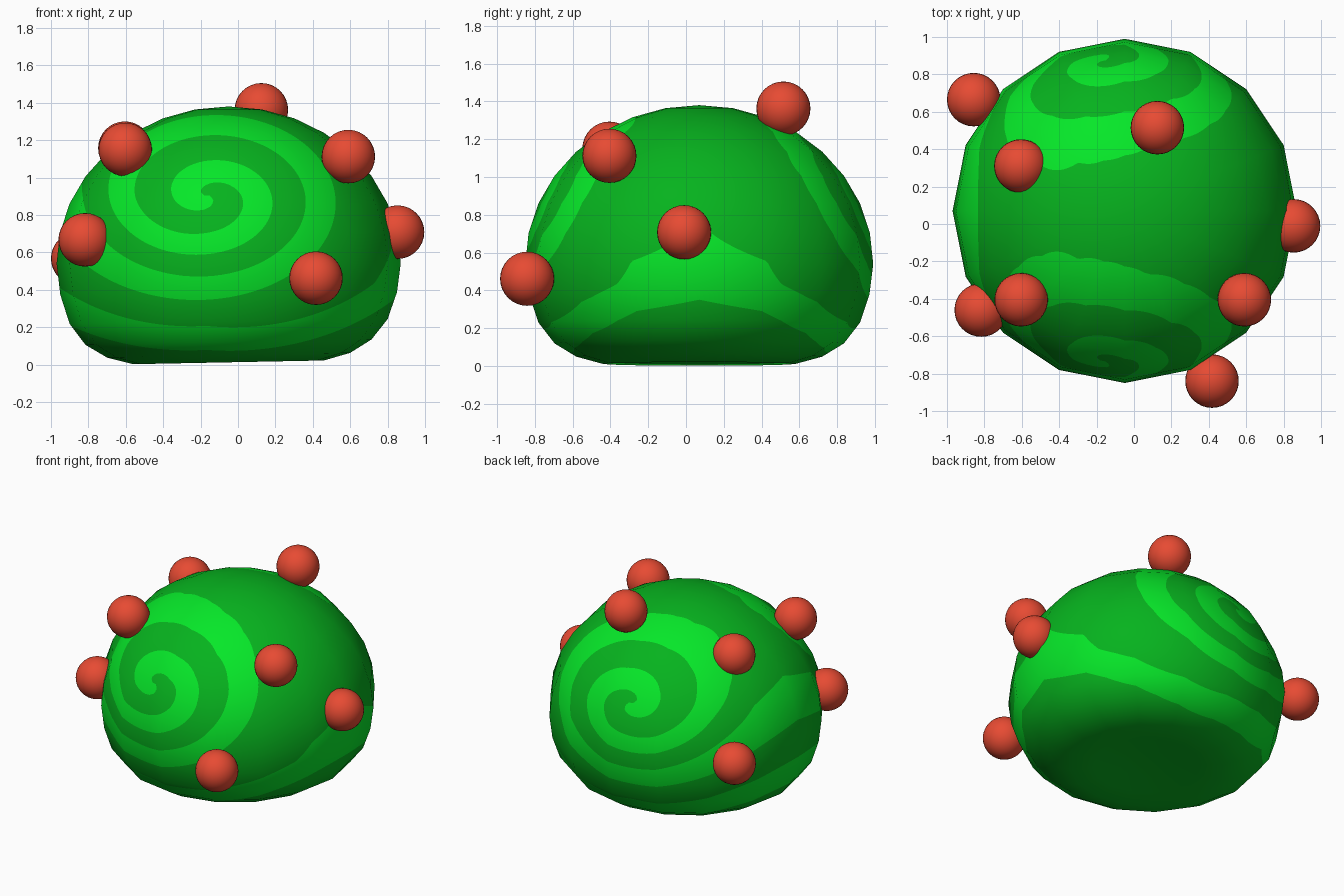
import bpy, bmesh, math
from mathutils import Vector

if "Cube" in bpy.data.objects:
    bpy.data.objects.remove(bpy.data.objects["Cube"])

SEG, SUB = 16, 10                 # coarse sides, fine steps per side
CX, CY = -0.05, 0.07              # body axis
R, EQ, TOP = 0.92, 0.54, 0.84     # radius, widest height, dome height


def material(name, rgb):
    m = bpy.data.materials.new(name)
    m.diffuse_color = (*rgb, 1)
    m.use_nodes = True
    m.node_tree.nodes["Principled BSDF"].inputs["Base Color"].default_value = m.diffuse_color
    return m


light = material("light green", (0.002, 0.80, 0.022))
dark = material("mid green", (0.002, 0.45, 0.013))
red = material("berry red", (0.80, 0.07, 0.033))

# Inner and outer rim of the dark spiral band: (clockwise turns, radius)
RIM_IN = [(-0.5, 0), (0, 0.01), (1, 0.35), (2, 0.69), (2.5, 0.86), (3, 1.03),
          (3.1, 1.27), (3.25, 1.15), (4, 1.6)]
RIM_OUT = [(-0.5, 0), (-0.25, 0.085), (0, 0.19), (0.25, 0.275), (0.5, 0.38),
           (0.75, 0.455), (1, 0.53), (1.25, 0.60), (1.5, 0.66), (1.75, 0.785),
           (2, 1.0), (2.1, 1.11), (2.25, 0.97), (2.5, 1.1), (3, 1.6), (4, 2)]


def lookup(table, s):
    for (a, p), (b, q) in zip(table, table[1:]):
        if s <= b:
            return p + (q - p) * (s - a) / (b - a)
    return table[-1][1]


def spiral(x, z):
    """Negative inside the darker spiral band, positive in the light one."""
    dx, dz = x + 0.17, (z - 0.9) * 1.4
    rho = math.hypot(dx, dz)
    t = (-math.atan2(dz, dx) / math.tau) % 1
    turns = [t + n for n in range(-1, 4) if t + n > -0.5]
    return min(max(lookup(RIM_IN, s) - rho, rho - lookup(RIM_OUT, s)) for s in turns)


# Bush profile: elliptical dome, rounded underside, slightly hollow base
profile = [(R * math.cos(k * math.pi / 16), EQ + TOP * math.sin(k * math.pi / 16))
           for k in range(8, -1, -1)]
profile[0] = (0, EQ + TOP)
profile += [(0.90, 0.38), (0.85, 0.23), (0.765, 0.12), (0.65, 0.05),
            (0.51, 0.012), (0.35, 0.022), (0.18, 0.035), (0, 0.04)]
last = len(profile) - 1


def profile_normal(j):
    if j in (0, last):
        return Vector((0, 1 if j == 0 else -1))
    a, b = Vector(profile[j - 1]), Vector(profile[j + 1])
    d = b - a
    return Vector((-d.y, d.x)).normalized()


pnorm = [profile_normal(j) for j in range(last + 1)]


def ring_point(i):
    """Point on the coarse polygon of unit radius."""
    k, f = divmod(i, SUB)
    a, b = (Vector((math.cos(q * math.tau / SEG), math.sin(q * math.tau / SEG)))
            for q in (k, k + 1))
    return a.lerp(b, f / SUB)


bm = bmesh.new()
normal, value, grid = {}, {}, {}
cols, rows = SEG * SUB, last * SUB
ring = [ring_point(i) for i in range(cols)]
for j in range(rows + 1):
    k, f = divmod(j, SUB)
    k2 = min(k + 1, last)
    r, z = Vector(profile[k]).lerp(Vector(profile[k2]), f / SUB)
    n = pnorm[k].lerp(pnorm[k2], f / SUB).normalized()
    pole = j in (0, rows)
    for i in range(1 if pole else cols):
        p = ring[i] * r
        tilt = 0.010 * p.x / 0.51 * min(max((EQ - z) / 0.4, 0), 1)
        v = bm.verts.new((CX + p.x, CY + p.y, z + tilt))
        d = ring[i].normalized()
        normal[v] = Vector((d.x * n.x, d.y * n.x, n.y))
        value[v] = spiral(v.co.x, v.co.z)
        grid[j, i] = v
    if pole:
        for i in range(cols):
            grid[j, i] = grid[j, 0]
for j in range(rows):
    for i in range(cols):
        i2 = (i + 1) % cols
        q = [grid[j, i], grid[j + 1, i], grid[j + 1, i2], grid[j, i2]]
        bm.faces.new(list(dict.fromkeys(q)))
bmesh.ops.triangulate(bm, faces=bm.faces[:])

# Cut the faces along the edge of the spiral
new = set()
for e in bm.edges[:]:
    a, b = e.verts
    fa, fb = value[a], value[b]
    if (fa < 0) != (fb < 0):
        t = min(max(fa / (fa - fb), 0.03), 0.97)
        n = normal[a].lerp(normal[b], t)
        v = bmesh.utils.edge_split(e, a, t)[1]
        normal[v], value[v] = n, 0.0
        new.add(v)
for face in bm.faces[:]:
    cut = [v for v in face.verts if v in new]
    if len(cut) == 2:
        bmesh.utils.face_split(face, cut[0], cut[1])
for face in bm.faces:
    face.smooth = True
    face.material_index = 1 if sum(value[v] for v in face.verts) < 0 else 0

me = bpy.data.meshes.new("bush")
bm.verts.index_update()
normals = [normal[v].normalized() for v in bm.verts]
bm.to_mesh(me)
bm.free()
me.materials.append(light)
me.materials.append(dark)
me.normals_split_custom_set_from_vertices(normals)
bpy.context.collection.objects.link(bpy.data.objects.new("bush", me))

# Berries
spots = [(0.125, 0.515, 1.362), (-0.603, -0.405, 1.15), (0.59, -0.405, 1.112),
         (0.853, -0.01, 0.708), (0.417, -0.84, 0.462), (-0.817, -0.46, 0.667),
         (-0.857, 0.665, 0.567), (-0.605, 0.31, 1.157)]
for i, p in enumerate(spots):
    bpy.ops.mesh.primitive_uv_sphere_add(segments=32, ring_count=16,
                                         radius=0.143, location=p)
    ob = bpy.context.object
    ob.name = f"berry_{i + 1}"
    ob.data.materials.append(red)
    bpy.ops.object.shade_smooth()
